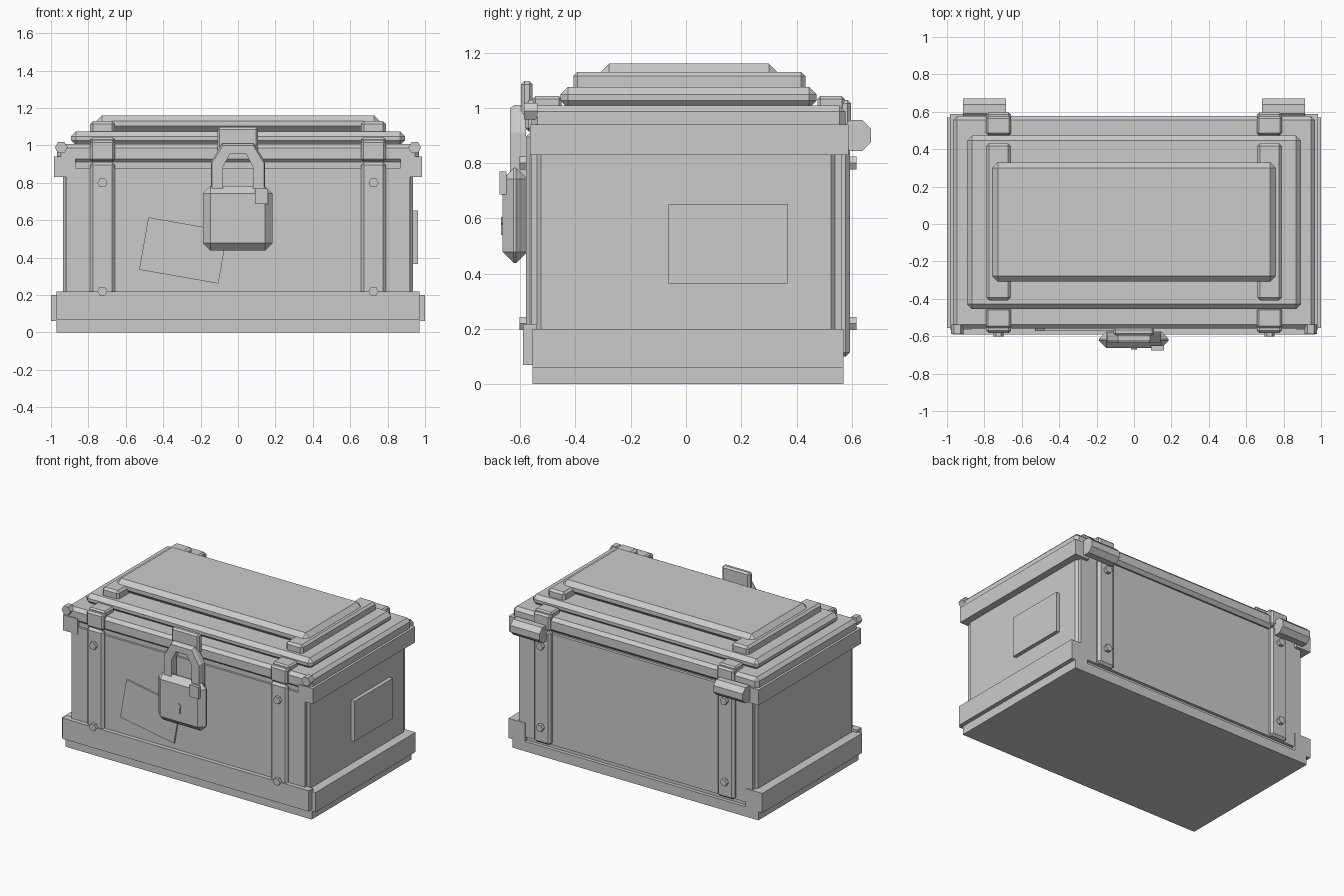
import bpy, bmesh, math
from mathutils import Matrix

if "Cube" in bpy.data.objects:
    bpy.data.objects.remove(bpy.data.objects["Cube"])

grey = bpy.data.materials.new("plain_grey")
grey.diffuse_color = (0.6, 0.6, 0.6, 1)
grey.use_nodes = True
grey.node_tree.nodes["Principled BSDF"].inputs["Base Color"].default_value = grey.diffuse_color


def finish(name, bm):
    bmesh.ops.recalc_face_normals(bm, faces=bm.faces)
    me = bpy.data.meshes.new(name)
    bm.to_mesh(me)
    bm.free()
    me.materials.append(grey)
    ob = bpy.data.objects.new(name, me)
    bpy.context.collection.objects.link(ob)
    return ob


def box(name, x0, x1, y0, y1, z0, z1, chamfer=0, only=None):
    """Box from its limits; chamfers all edges, or only the edges along one axis."""
    bm = bmesh.new()
    size = Matrix.Diagonal((x1 - x0, y1 - y0, z1 - z0, 1))
    mid = Matrix.Translation(((x0 + x1) / 2, (y0 + y1) / 2, (z0 + z1) / 2))
    bmesh.ops.create_cube(bm, size=1, matrix=mid @ size)
    if chamfer:
        edges = [e for e in bm.edges if only is None or
                 abs((e.verts[0].co - e.verts[1].co).normalized()[only]) > 0.9]
        bmesh.ops.bevel(bm, geom=edges, offset=chamfer, segments=1,
                        affect='EDGES', clamp_overlap=True)
    return finish(name, bm)


def rod(name, sides, radius, length, centre, axis):
    bm = bmesh.new()
    turn = Matrix.Rotation(math.pi / 2, 4, 'Y' if axis == 'X' else 'X')
    spin = Matrix.Rotation(math.pi / sides, 4, 'Z')
    bmesh.ops.create_cone(bm, cap_ends=True, segments=sides, radius1=radius,
                          radius2=radius, depth=length,
                          matrix=Matrix.Translation(centre) @ turn @ spin)
    return finish(name, bm)


def both(name, x0, x1, *rest, **kw):
    """The same box on the left and the right."""
    box(name + "_right", x0, x1, *rest, **kw)
    box(name + "_left", -x1, -x0, *rest, **kw)


# Chest body and its front and back panels
box("body", -0.935, 0.935, -0.545, 0.545, 0.03, 0.93, 0.02, only=2)
box("front_panel", -0.92, 0.92, -0.56, -0.53, 0.1, 0.88)
box("back_panel", -0.92, 0.92, 0.53, 0.565, 0.1, 0.89)

# Base slab with trims
box("base_slab", -0.97, 0.97, -0.555, 0.57, 0, 0.07)
box("base_front_trim", -0.97, 0.97, -0.59, -0.54, 0.07, 0.218)
both("base_side_trim", 0.87, 1.0, -0.555, 0.57, 0.06, 0.2)

# Side rims below the lid
both("side_rim", 0.87, 0.985, -0.565, 0.588, 0.83, 0.94)

# Stepped lid
box("lid_base", -0.968, 0.968, -0.56, 0.577, 0.905, 1.008, 0.022)
box("lid_step", -0.893, 0.893, -0.455, 0.473, 1.0, 1.075, 0.027)
box("lid_panel", -0.757, 0.757, -0.308, 0.33, 1.073, 1.16, 0.03)

# Straps on lid and body, with bolts and hinges
both("lid_strap", 0.658, 0.79, -0.408, 0.432, 1.05, 1.13, chamfer=0.015)
both("lid_front_clip", 0.658, 0.79, -0.555, -0.45, 0.98, 1.042, chamfer=0.01)
both("lid_back_clip", 0.658, 0.79, 0.476, 0.575, 0.98, 1.042, chamfer=0.01)
both("lid_front_tab", 0.658, 0.79, -0.582, -0.54, 0.915, 1.028, chamfer=0.012)
both("lid_back_tab", 0.658, 0.79, 0.555, 0.597, 0.915, 1.028, chamfer=0.012)
both("front_strap", 0.658, 0.79, -0.58, -0.54, 0.2, 0.91, chamfer=0.015)
both("back_strap", 0.658, 0.79, 0.545, 0.593, 0.1, 0.91, chamfer=0.015)
for side, s in (("right", 1), ("left", -1)):
    for z in (0.22, 0.8):
        rod("front_bolt_" + side, 6, 0.027, 0.04, (s * 0.725, -0.582, z), 'Y')
        rod("back_bolt_" + side, 6, 0.027, 0.04, (s * 0.725, 0.597, z), 'Y')
    rod("hinge_" + side, 8, 0.06, 0.23, (s * 0.8, 0.615, 0.9), 'X')
    rod("corner_knob_" + side, 6, 0.034, 0.05, (s * 0.945, -0.562, 0.988), 'Y')

# Side plate and tilted front plate
box("side_plate", 0.93, 0.962, -0.063, 0.37, 0.365, 0.652)
plate = box("front_plate", -0.215, 0.215, -0.572, -0.555, -0.142, 0.142)
plate.matrix_world = Matrix.Translation((-0.292, 0, 0.438)) @ Matrix.Rotation(math.radians(10), 4, 'Y')

# Hasp on the lid
box("hasp", -0.11, 0.108, -0.597, -0.555, 0.96, 1.097, 0.012)

# Padlock
box("padlock_body", -0.188, 0.185, -0.664, -0.575, 0.438, 0.782, 0.04)
box("padlock_tab", 0.092, 0.16, -0.675, -0.65, 0.686, 0.77)
box("keyhole_slot", -0.01, 0.01, -0.67, -0.66, 0.54, 0.59)
rod("keyhole_top", 8, 0.017, 0.01, (0, -0.665, 0.59), 'Y')

# Shackle: angular arch between an outer and an inner outline
outer = [(-0.145, 0.74), (-0.145, 0.91), (-0.085, 1.01)]
inner = [(-0.08, 0.74), (-0.08, 0.885), (-0.043, 0.955)]
outer += [(-x, z) for x, z in reversed(outer)]
inner += [(-x, z) for x, z in reversed(inner)]
bm = bmesh.new()
rings = []
for (ox, oz), (ix, iz) in zip(outer, inner):
    rings.append([bm.verts.new(p) for p in (
        (ox, -0.62, oz), (ox * 0.9 + ix * 0.1, -0.637, oz * 0.8 + iz * 0.2),
        (ix, -0.637, iz), (ix, -0.58, iz), (ox, -0.58, oz))])
for a, b in zip(rings, rings[1:]):
    for i in range(5):
        j = (i + 1) % 5
        bm.faces.new((a[i], a[j], b[j], b[i]))
bm.faces.new(rings[0])
bm.faces.new(rings[-1])
finish("shackle", bm)
